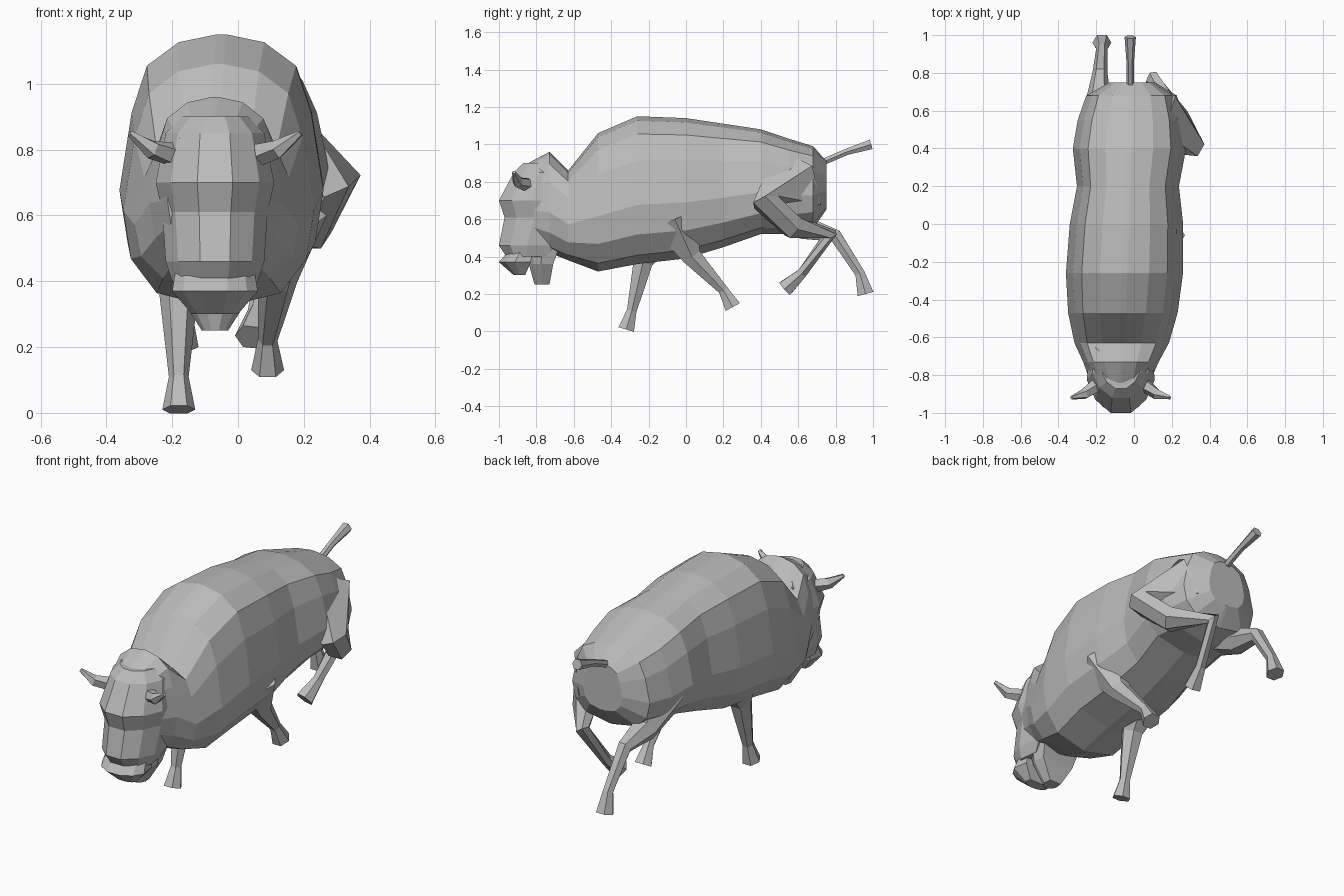
import bpy, bmesh
from mathutils import Vector
from math import cos, sin, tau

if "Cube" in bpy.data.objects:
    bpy.data.objects.remove(bpy.data.objects["Cube"])

hide = bpy.data.materials.new("grey hide")
hide.use_nodes = True
grey = (0.5, 0.5, 0.5, 1)
hide.diffuse_color = grey
hide.node_tree.nodes["Principled BSDF"].inputs["Base Color"].default_value = grey


def loft(name, rings):
    """Skin a list of equal-length closed rings and cap both ends."""
    bm = bmesh.new()
    loops = [[bm.verts.new(point) for point in ring] for ring in rings]
    for lower, upper in zip(loops, loops[1:]):
        for i in range(len(lower)):
            bm.faces.new((lower[i - 1], lower[i], upper[i], upper[i - 1]))
    bm.faces.new(loops[0])
    bm.faces.new(loops[-1])
    bmesh.ops.recalc_face_normals(bm, faces=bm.faces)
    mesh = bpy.data.meshes.new(name)
    bm.to_mesh(mesh)
    bm.free()
    mesh.materials.append(hide)
    obj = bpy.data.objects.new(name, mesh)
    bpy.context.collection.objects.link(obj)


def limb(name, joints, radii, sides=6):
    """Tapered tube through the joints, mitred at each bend."""
    points = [Vector(joint) for joint in joints]
    rings = []
    for i, (point, radius) in enumerate(zip(points, radii)):
        ahead = points[min(i + 1, len(points) - 1)] - point
        behind = point - points[max(i - 1, 0)]
        direction = (ahead.normalized() + behind.normalized()).normalized()
        across = Vector((1, 0, 0))
        across = (across - direction * across.dot(direction)).normalized()
        up = direction.cross(across)
        angles = [tau * k / sides for k in range(sides)]
        rings.append([point + radius * (across * cos(a) + up * sin(a)) for a in angles])
    loft(name, rings)


def mirrored_ring(half, centre):
    """Close a half outline of (x, y, z) points with its mirror image."""
    return ([(centre + x, y, z) for x, y, z in half]
            + [(centre - x, y, z) for x, y, z in reversed(half)])


def body_ring(y, top, bottom, width):
    """Barrel section: broad arched back, steep flanks, rounded belly."""
    height = top - bottom
    outline = [(0.05, 1), (0.42, 0.97), (0.73, 0.88), (0.88, 0.7), (1, 0.4),
               (0.92, 0.2), (0.65, 0.06), (0.05, 0)]
    half = [(width * across, y, bottom + height * up) for across, up in outline]
    return mirrored_ring(half, 0.04 * y - 0.04)


def head_ring(z, front, back, width):
    """Level section: narrow flat face widening to the cheeks."""
    depth = back - front
    outline = [(0.3, 0), (0.75, 0.2), (1, 0.5), (0.9, 1)]
    half = [(width * across, front + depth * along, z) for across, along in outline]
    return mirrored_ring(half, -0.07)


# Body from the brow over the neck and hump to the rump: y, top, bottom, half width
body = [(-0.88, 0.88, 0.5, 0.14), (-0.73, 0.96, 0.42, 0.2), (-0.63, 0.86, 0.38, 0.25),
        (-0.47, 1.06, 0.32, 0.29), (-0.26, 1.15, 0.36, 0.31), (0, 1.14, 0.39, 0.3),
        (0.2, 1.11, 0.45, 0.27), (0.4, 1.08, 0.52, 0.3), (0.55, 1.03, 0.52, 0.28),
        (0.68, 0.99, 0.55, 0.24), (0.75, 0.91, 0.65, 0.12)]
loft("body", [body_ring(*section) for section in body])

# Head, muzzle and beard as stacks of level sections: z, front, back, half width
head_parts = {
    "head": [(0.9, -0.87, -0.7, 0.1), (0.85, -0.92, -0.65, 0.15), (0.7, -1, -0.65, 0.18),
             (0.61, -0.97, -0.65, 0.16), (0.46, -1, -0.7, 0.15), (0.4, -0.96, -0.75, 0.13)],
    "muzzle": [(0.43, -0.95, -0.82, 0.12), (0.37, -1, -0.83, 0.13), (0.3, -0.92, -0.86, 0.07)],
    "beard": [(0.5, -0.87, -0.66, 0.14), (0.36, -0.84, -0.71, 0.11), (0.25, -0.81, -0.73, 0.04)],
}
for name, sections in head_parts.items():
    loft(name, [head_ring(*section) for section in sections])

# Horns, mirrored about the centre of the head
horn = [(0.11, -0.84, 0.78), (0.19, -0.9, 0.8), (0.26, -0.92, 0.85)]
for label, side in (("left", 1), ("right", -1)):
    joints = [(side * x - 0.07, y, z) for x, y, z in horn]
    limb(label + "_horn", joints, (0.04, 0.03, 0.01), sides=5)

# Legs, from the shoulder or hip down to the flared hoof
front_radii = (0.15, 0.06, 0.03, 0.05)
limb("right_front_leg", [(-0.18, -0.14, 0.56), (-0.18, -0.23, 0.37),
                         (-0.18, -0.29, 0.11), (-0.18, -0.32, 0.01)], front_radii)
limb("left_front_leg", [(0.12, -0.06, 0.6), (0.12, 0.03, 0.4),
                        (0.09, 0.2, 0.22), (0.09, 0.25, 0.13)], front_radii)
hind_radii = (0.15, 0.07, 0.04, 0.03, 0.05)
limb("right_hind_leg", [(-0.16, 0.48, 0.68), (-0.19, 0.64, 0.55), (-0.18, 0.8, 0.51),
                        (-0.17, 0.93, 0.31), (-0.17, 0.96, 0.2)], hind_radii)
limb("left_hind_leg", [(0.1, 0.53, 0.77), (0.3, 0.43, 0.69), (0.22, 0.57, 0.56),
                       (0.1, 0.77, 0.52), (0.06, 0.62, 0.31), (0.04, 0.53, 0.23)],
     (0.22, 0.08) + hind_radii[1:])

# Tail with a thicker tuft
limb("tail", [(-0.02, 0.72, 0.9), (-0.02, 0.86, 0.96), (-0.02, 0.99, 1)],
     (0.02, 0.02, 0.03))
